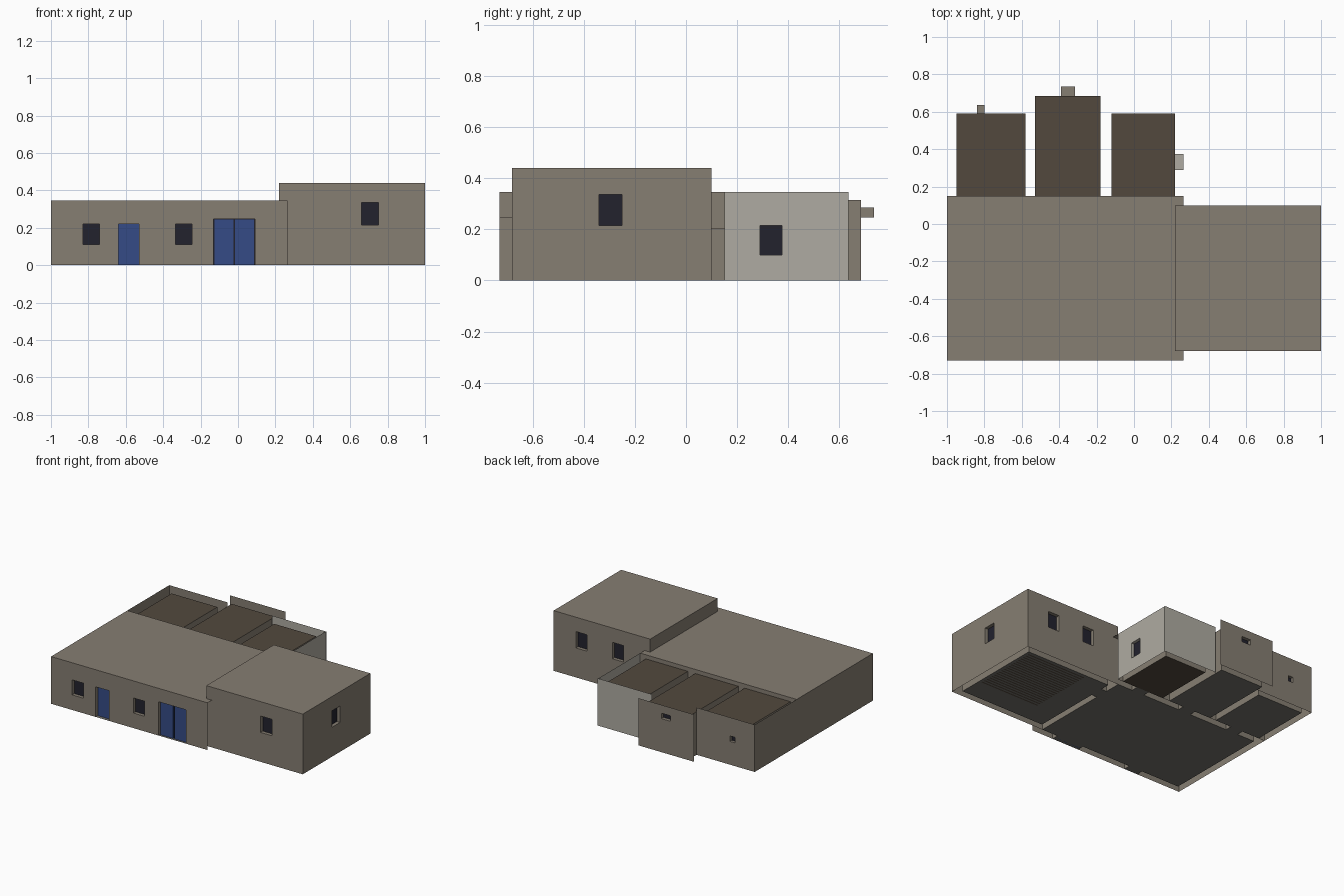
import bpy, bmesh
from mathutils import Vector

cube = bpy.data.objects.get("Cube")
if cube:
    bpy.data.objects.remove(cube, do_unlink=True)


def material(name, rgb):
    m = bpy.data.materials.new(name)
    m.use_nodes = True
    m.diffuse_color = (*rgb, 1)
    bsdf = m.node_tree.nodes["Principled BSDF"]
    bsdf.inputs["Base Color"].default_value = (*rgb, 1)
    bsdf.inputs["Roughness"].default_value = 0.9
    return m


PLASTER = material("beige plaster", (0.24, 0.21, 0.17))
PALE = material("pale grey plaster", (0.43, 0.41, 0.36))
ROOF = material("brown roof", (0.085, 0.066, 0.048))
FLOOR = material("grey floor", (0.17, 0.165, 0.15))
GLASS = material("dark glass", (0.016, 0.016, 0.027))
BLUE = material("blue door", (0.035, 0.07, 0.24))

LOW, HIGH, FLAT = 0.345, 0.44, 0.315   # main, annex and rear roof heights
T = 0.05                               # wall thickness


def point(axis, p, a, z):
    return Vector((p, a, z)) if axis == 0 else Vector((a, p, z))


def mesh(name, quads, mat, facing=None):
    """Quads become one object; facing turns all of them to one side."""
    bm = bmesh.new()
    for q in quads:
        bm.faces.new([bm.verts.new(v) for v in q])
    bmesh.ops.remove_doubles(bm, verts=bm.verts, dist=1e-5)
    bm.normal_update()
    if facing:
        bmesh.ops.reverse_faces(
            bm, faces=[f for f in bm.faces if f.normal.dot(Vector(facing)) < 0])
    data = bpy.data.meshes.new(name)
    bm.to_mesh(data)
    bm.free()
    data.materials.append(mat)
    ob = bpy.data.objects.new(name, data)
    bpy.context.collection.objects.link(ob)
    return ob


def slab(name, x0, x1, y0, y1, z, mat, up=1):
    return mesh(name, [[(x0, y0, z), (x1, y0, z), (x1, y1, z), (x0, y1, z)]],
                mat, (0, 0, up))


# Openings: name, wall axis, outer and inner plane, span, heights, fill, reveal
openings = [
    ("front_window_right", 1, -0.73, -0.68, -0.83, -0.74, 0.11, 0.22, GLASS, PLASTER),
    ("front_window_middle", 1, -0.73, -0.68, -0.335, -0.245, 0.11, 0.22, GLASS, PLASTER),
    ("single_door", 1, -0.73, -0.68, -0.64, -0.53, 0, 0.22, BLUE, PLASTER),
    ("double_door", 1, -0.73, -0.68, -0.13, 0.09, 0, 0.247, GLASS, PLASTER),
    ("annex_front_window", 1, -0.68, -0.63, 0.66, 0.75, 0.215, 0.335, GLASS, PLASTER),
    ("annex_side_window", 0, 1, 0.95, -0.34, -0.25, 0.215, 0.335, GLASS, PLASTER),
    ("annex_back_window_left", 1, 0.10, 0.05, 0.73, 0.82, 0.215, 0.335, GLASS, PLASTER),
    ("annex_back_window_right", 1, 0.10, 0.05, 0.435, 0.525, 0.215, 0.335, GLASS, PLASTER),
    ("pale_room_window", 0, 0.265, 0.22, 0.29, 0.375, 0.10, 0.215, GLASS, PALE),
    ("middle_room_vent", 1, 0.735, 0.685, -0.39, -0.315, 0.245, 0.285, GLASS, PLASTER),
    ("right_room_vent", 1, 0.635, 0.59, -0.84, -0.80, 0.17, 0.21, GLASS, PLASTER),
    ("right_room_doorway", 1, 0.15, 0.10, -0.81, -0.71, 0, 0.205, None, PLASTER),
    ("middle_room_doorway", 1, 0.15, 0.10, -0.40, -0.30, 0, 0.205, None, PLASTER),
    ("pale_room_doorway", 1, 0.15, 0.10, 0.0, 0.10, 0, 0.205, None, PLASTER),
    ("annex_doorway", 0, 0.22, 0.265, -0.12, -0.02, 0, 0.205, None, PLASTER),
]


def wall(name, axis, p, a0, a1, h, out, mat=PLASTER):
    """A wall face with a hole for every opening that lies in it."""
    holes = [o[4:8] for o in openings
             if o[1] == axis and p in o[2:4] and o[4] > a0 and o[5] < a1]
    aa = sorted({a0, a1, *(v for o in holes for v in o[:2])})
    zz = sorted({0, h, *(v for o in holes for v in o[2:])})
    quads = []
    for l, r in zip(aa, aa[1:]):
        for b, t in zip(zz, zz[1:]):
            ca, cz = (l + r) / 2, (b + t) / 2
            if any(o[0] < ca < o[1] and o[2] < cz < o[3] for o in holes):
                continue
            quads.append([point(axis, p, *c) for c in ((l, b), (r, b), (r, t), (l, t))])
    mesh(name, quads, mat, (out, 0, 0) if axis == 0 else (0, out, 0))


# Reveals, panes and thresholds
for name, axis, p0, p1, a0, a1, z0, z1, fill, reveal in openings:
    ring = [(a0, z0), (a0, z1), (a1, z1), (a1, z0)]
    edges = list(zip(ring, ring[1:] + ring[:1]))
    if z0 == 0:
        base = edges.pop()
        mesh(name + "_threshold", [[point(axis, p0, *base[0]), point(axis, p0, *base[1]),
             point(axis, p1, *base[1]), point(axis, p1, *base[0])]], FLOOR, (0, 0, 1))
    mesh(name + "_reveal", [[point(axis, p0, *s), point(axis, p0, *e),
         point(axis, p1, *e), point(axis, p1, *s)] for s, e in edges], reveal)
    if fill:
        mid = (p0 + p1) / 2
        out = 1 if p0 > p1 else -1
        mesh(name + "_pane", [[point(axis, mid, *c) for c in ring]], fill,
             (out, 0, 0) if axis == 0 else (0, out, 0))

# Two leaves of the double door, with dark gaps round them
for side, x in (("right", -0.075), ("left", 0.035)):
    bpy.ops.mesh.primitive_cube_add(size=1, location=(x, -0.709, 0.122))
    leaf = bpy.context.object
    leaf.name = "double_door_leaf_" + side
    leaf.scale = (0.101, 0.008, 0.244)
    leaf.data.materials.append(BLUE)

# Main hall
wall("main_front_wall", 1, -0.73, -1, 0.265, LOW, -1)
wall("main_front_lining", 1, -0.68, -0.95, 0.22, LOW, 1)
wall("right_side_wall", 0, -1, -0.73, 0.635, LOW, -1)
wall("main_side_lining", 0, -0.95, -0.68, 0.10, LOW, 1)
wall("main_back_wall", 1, 0.15, -1, 0.265, LOW, 1)
wall("main_back_lining", 1, 0.10, -0.95, 0.22, LOW, -1)
slab("main_roof", -1, 0.265, -0.73, 0.15, LOW, PLASTER)
slab("main_floor", -0.95, 0.22, -0.68, 0.10, 0, FLOOR)

# Taller annex
wall("annex_front_wall", 1, -0.68, 0.22, 1, HIGH, -1)
wall("annex_back_wall", 1, 0.10, 0.22, 1, HIGH, 1)
wall("annex_left_wall", 0, 1, -0.68, 0.10, HIGH, 1)
wall("annex_right_wall", 0, 0.22, -0.68, 0.10, HIGH, -1)
wall("annex_front_lining", 1, -0.63, 0.265, 0.95, HIGH, 1)
wall("annex_back_lining", 1, 0.05, 0.265, 0.95, HIGH, -1)
wall("annex_left_lining", 0, 0.95, -0.63, 0.05, HIGH, -1)
wall("annex_right_lining", 0, 0.265, -0.63, 0.05, HIGH, 1)
slab("annex_roof", 0.22, 1, -0.68, 0.10, HIGH, PLASTER)
slab("annex_floor", 0.265, 0.95, -0.63, 0.05, 0, FLOOR)

# Dark slats under the annex floor
slats = slab("annex_floor_slats", 0.45, 0.93, -0.46, -0.448, 0.0005, ROOF, -1)
slats.location.z = -0.001
rows = slats.modifiers.new("rows", "ARRAY")
rows.count = 20
rows.use_relative_offset = False
rows.use_constant_offset = True
rows.constant_offset_displace = (0, 0.025, 0)

# Three rear rooms: inner shell, sunken roof and an outer back wall as parapet
for room, x0, x1, y1, back, floor, mat in (
        ("right_room", -0.95, -0.58, 0.59, 0.635, FLOOR, PLASTER),
        ("middle_room", -0.53, -0.18, 0.685, 0.735, FLOOR, PLASTER),
        ("pale_room", -0.12, 0.22, 0.59, 0.635, ROOF, PALE)):
    wall(room + "_right_lining", 0, x0, 0.15, y1, FLAT, 1)
    wall(room + "_left_lining", 0, x1, 0.15, y1, FLAT, -1)
    wall(room + "_back_lining", 1, y1, x0, x1, FLAT, -1)
    slab(room + "_roof", x0, x1, 0.15, y1, FLAT, ROOF)
    slab(room + "_floor", x0, x1, 0.15, y1, 0, floor)
    wall(room + "_back_wall", 1, back, x0 - T, x1 + T, LOW, 1, mat)
wall("pale_room_left_wall", 0, 0.265, 0.15, 0.635, LOW, 1, PALE)
